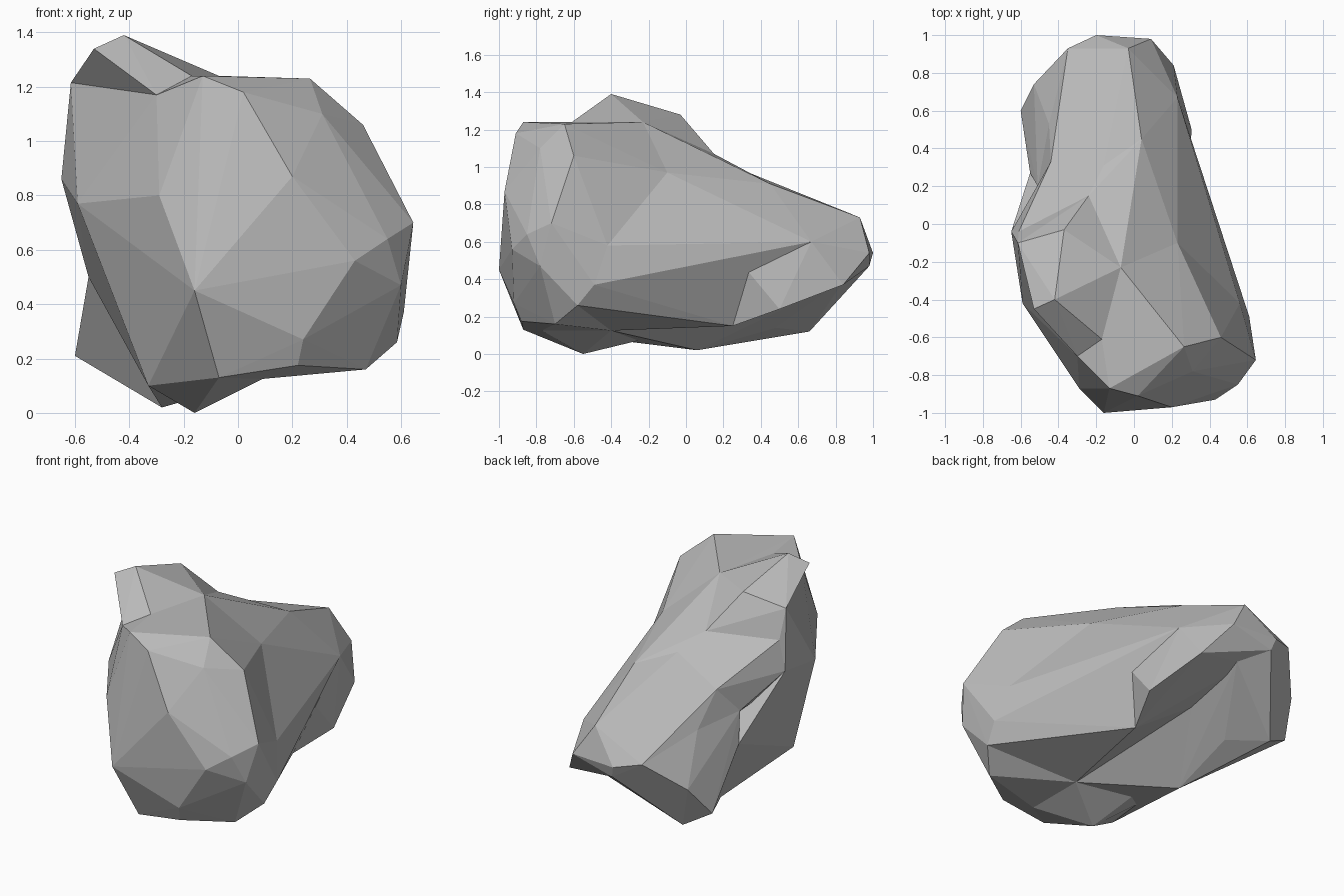
import bpy
import bmesh

# Remove the default object
default_cube = bpy.data.objects.get("Cube")
if default_cube is not None:
    bpy.data.objects.remove(default_cube, do_unlink=True)


def flat_material(name, value):
    """Plain matte grey shared by the whole rock."""
    colour = (value, value, value, 1)
    material = bpy.data.materials.new(name)
    material.use_nodes = True
    material.diffuse_color = colour
    shader = next(node for node in material.node_tree.nodes
                  if node.type == "BSDF_PRINCIPLED")
    shader.inputs["Base Color"].default_value = colour
    shader.inputs["Roughness"].default_value = 1
    return material


def chiselled_lobe(name, corners, material):
    """Wrap a convex, flat-faced block of stone around its corner points."""
    mesh = bpy.data.meshes.new(name)
    shape = bmesh.new()
    for corner in corners:
        shape.verts.new(corner)
    bmesh.ops.convex_hull(shape, input=list(shape.verts))
    # Drop corners buried inside the block
    buried = [vert for vert in shape.verts if not vert.link_faces]
    bmesh.ops.delete(shape, geom=buried, context="VERTS")
    bmesh.ops.recalc_face_normals(shape, faces=list(shape.faces))
    for face in shape.faces:
        face.smooth = False
    shape.to_mesh(mesh)
    shape.free()
    mesh.materials.append(material)
    lobe = bpy.data.objects.new(name, mesh)
    bpy.context.scene.collection.objects.link(lobe)
    return lobe


stone = flat_material("stone_grey", .5)

# Shared corners on the left side
left_shoulder = (.23, -.1, .97)
left_waist = (.32, -.13, .72)
left_ledge_front = (.56, -.42, .58)
left_ledge_back = (.29, .25, .54)
left_hip = (.61, -.49, .37)
left_heel = (.585, -.58, .26)
left_undercut = (.2, .25, .15)
left_rear_side = (.23, .67, .6)

# Shared corners on the right side
right_chin = (-.29, -.87, .8)
right_cheek = (-.59, -.42, .77)
right_bulge = (-.65, -.04, .86)
right_brow = (-.615, -.1, 1.215)
right_step = (-.61, -.04, 1.04)
right_notch = (-.55, .27, .5)
right_pinch = (-.51, .2, .67)
right_fold = (-.45, .53, .66)
right_shelf = (-.44, .33, .83)

# Shared corners along the top
top_front = (-.3, -.7, 1.17)
top_step = (-.17, -.61, 1.24)
top_middle = (-.07, -.23, 1.24)
crest_back = (-.37, -.03, 1.28)
crest_foot = (-.24, .15, 1.07)
saddle = (-.16, .31, .98)
rear_ridge = (.04, .45, .91)
rear_tip = (-.2, 1, .54)
rear_shoulder = (-.35, .93, .57)

# Shared corners along the underside groove and keel
groove_front = (.09, -.77, .125)
groove_middle = (.09, -.4, .125)
groove_back = (-.06, .43, .3)
groove_end = (-.04, .85, .4)
rear_lip = (-.18, .98, .47)
front_sole = (-.07, -.87, .13)
keel_corner = (-.33, -.58, .1)
keel_dip_right = (-.285, -.26, .08)
keel_dip_left = (-.2, -.22, .08)
rear_foot = (-.28, .06, .02)

# Broad, blunt front mass
chiselled_lobe("front_lobe", [
    (-.13, -.87, 1.24), (.02, -.91, 1.18), (.265, -.65, 1.23),
    (.31, -.78, 1.1), (.46, -.6, 1.06), (.645, -.72, .7),
    (.47, -.7, .16), (.55, -.85, .64), (.43, -.93, .56),
    (.6, -.78, .47), (.2, -.97, .87), (-.16, -1, .45),
    (.05, -.97, .67), (.24, -.92, .27), (.22, -.88, .175),
    left_hip, left_heel, left_shoulder, left_waist, left_ledge_front,
    right_chin, right_cheek, right_bulge, top_front, top_step, top_middle,
    front_sole, keel_corner, groove_front, groove_middle,
], stone)

# Overhanging knob on top of the front mass
chiselled_lobe("top_crest", [
    (-.42, -.4, 1.39), (-.53, -.45, 1.34),
    top_front, top_step, top_middle, crest_back, right_brow,
], stone)

# Right flank below the knob, with a step down behind it
chiselled_lobe("right_flank", [
    top_front, top_step, top_middle, crest_back, crest_foot,
    right_brow, right_step, right_bulge, right_cheek, right_chin,
], stone)

# Waist joining the front and rear masses
chiselled_lobe("middle_lobe", [
    left_shoulder, left_waist, left_ledge_front, left_ledge_back,
    left_hip, left_heel, left_undercut, left_rear_side,
    right_cheek, right_bulge, right_step, right_pinch, right_shelf,
    top_middle, crest_foot, saddle, rear_ridge,
    groove_middle, groove_back,
], stone)

# Narrower tapering rear mass
chiselled_lobe("rear_lobe", [
    (.09, .98, .54), (-.03, .93, .73), (.21, .84, .37), (.305, .5, .24),
    left_rear_side, left_ledge_back, left_undercut,
    rear_tip, rear_lip, rear_shoulder, rear_ridge, saddle,
    right_fold, right_shelf, right_pinch, groove_back, groove_end,
], stone)

# Low point under the front mass
chiselled_lobe("front_keel", [
    (-.16, -.55, 0),
    front_sole, keel_corner, keel_dip_right, keel_dip_left,
    groove_front, groove_middle, right_cheek,
], stone)

# Keel under the waist
chiselled_lobe("middle_keel", [
    keel_corner, keel_dip_right, keel_dip_left, rear_foot,
    groove_middle, groove_back, right_cheek, right_bulge, right_notch,
], stone)

# Keel flaring into a low spur at the rear right
chiselled_lobe("rear_spur", [
    (-.6, .6, .21), (-.53, .74, .39), (-.44, .66, .12), (-.26, .48, .14),
    rear_foot, rear_lip, rear_tip, rear_shoulder,
    groove_back, groove_end, right_notch, right_pinch, right_fold,
], stone)
